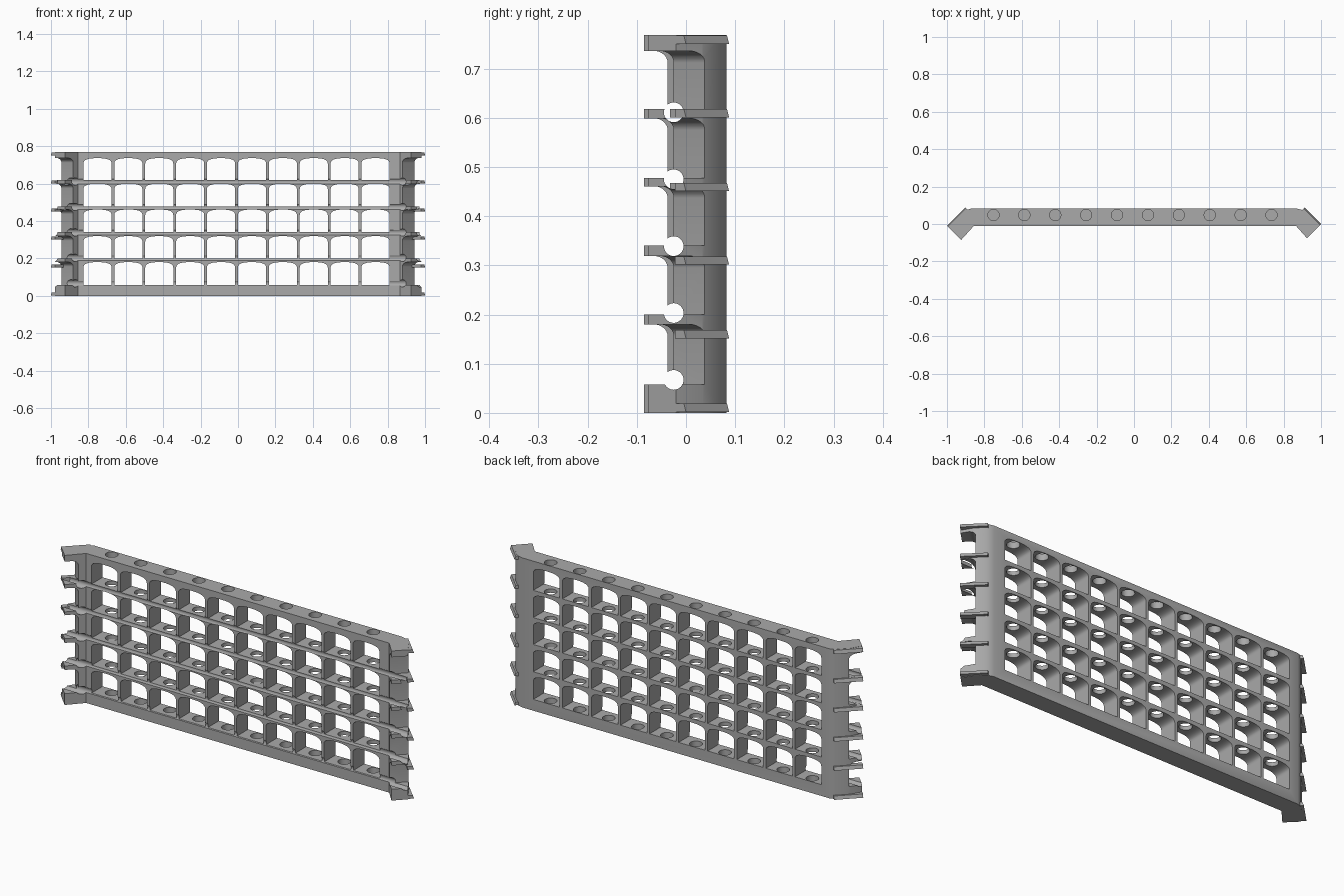
import bpy, bmesh, math
from mathutils import Matrix, Vector

if "Cube" in bpy.data.objects:
    bpy.data.objects.remove(bpy.data.objects["Cube"])

grey = bpy.data.materials.new("light_grey")
grey.use_nodes = True
grey.diffuse_color = (0.4, 0.4, 0.4, 1)
grey.node_tree.nodes["Principled BSDF"].inputs["Base Color"].default_value = (0.4, 0.4, 0.4, 1)

HEIGHT, FRONT, BACK = 0.768, -0.01, 0.082
SILLS = [0.058, 0.2, 0.34, 0.478, 0.618]
TOPS = [0.18, 0.319, 0.461, 0.599, 0.736]
COLUMNS = [-0.008 + 0.1652 * (i - 4.5) for i in range(10)]
R = math.sqrt(0.5)


def loft(bm, ring_a, ring_b):
    """Closed solid between two matching rings of points."""
    a = [bm.verts.new(p) for p in ring_a]
    b = [bm.verts.new(p) for p in ring_b]
    bm.faces.new(a)
    bm.faces.new(b[::-1])
    for i in range(len(a)):
        j = (i + 1) % len(a)
        bm.faces.new((a[j], a[i], b[i], b[j]))


def finish(bm, name):
    bmesh.ops.recalc_face_normals(bm, faces=bm.faces)
    mesh = bpy.data.meshes.new(name)
    bm.to_mesh(mesh)
    bm.free()
    obj = bpy.data.objects.new(name, mesh)
    mesh.materials.append(grey)
    bpy.context.collection.objects.link(obj)
    return obj


def select(obj):
    bpy.ops.object.select_all(action='DESELECT')
    obj.select_set(True)
    bpy.context.view_layer.objects.active = obj


def cut(obj, bm, name):
    cutter = finish(bm, name)
    cutter.hide_render = True
    mod = obj.modifiers.new(name, 'BOOLEAN')
    mod.operation, mod.solver, mod.object = 'DIFFERENCE', 'EXACT', cutter
    select(obj)
    bpy.ops.object.modifier_apply(modifier=mod.name)
    bpy.data.objects.remove(cutter)


class Wing:
    """Diagonal end: u runs outward and forward, v outward and back."""
    def __init__(self, name, side, corner, face, tip):
        self.name, self.side, self.corner = name, side, corner
        self.face, self.tip = face, tip

    def at(self, u, v, z=0):
        return Vector((self.side * (self.corner + R * (u + v)), FRONT + R * (v - u), z))

    def plan(self):
        pts = [(0, 0), (self.tip, -0.005), (self.tip, 0.073),
               (self.face + 0.006, 0.088), (-0.03, 0.088)]
        return [self.at(*p) for p in pts] + [Vector((self.side * 0.872, BACK, 0))]


wings = [Wing("right", -1, 0.856, 0.037, 0.102), Wing("left", 1, 0.866, 0.02, 0.088)]

# Frame body: one plan outline raised to full height
outline = wings[1].plan() + wings[0].plan()[::-1]
bm = bmesh.new()
loft(bm, outline, [p + Vector((0, 0, HEIGHT)) for p in outline])
frame = finish(bm, "rack_frame")

# Arched windows
bm = bmesh.new()
for sill, top in zip(SILLS, TOPS):
    for cx in COLUMNS:
        ring = [(cx - 0.075, sill), (cx + 0.075, sill)]
        for k in range(17):
            a = math.pi * k / 16
            c, s = math.cos(a), math.sin(a)
            ring.append((cx + 0.075 * math.copysign(abs(c) ** 0.75, c),
                         top - 0.03 + 0.03 * abs(s) ** 0.75))
        loft(bm, [(x, -0.2, z) for x, z in ring], [(x, 0.2, z) for x, z in ring])
cut(frame, bm, "window_cutter")

# Gaps between the prongs of both wings, with a fillet under each shelf
bm = bmesh.new()
for w in wings:
    for sill, top in zip(SILLS, TOPS):
        ring = [(0.2, top), (0.2, sill), (w.face, sill)]
        for k in range(9):
            a = math.pi / 2 * k / 8
            ring.append((w.face + 0.038 * (1 - math.cos(a)), top - 0.024 * (1 - math.sin(a))))
        loft(bm, [w.at(u, -0.05, z) for u, z in ring[1:-1]] + [w.at(0.2, -0.05, top)],
             [w.at(u, 0.2, z) for u, z in ring[1:-1]] + [w.at(0.2, 0.2, top)])
cut(frame, bm, "gap_cutter")

# Vertical holes through the shelves, closed at the base
bm = bmesh.new()
for cx in COLUMNS:
    bmesh.ops.create_cone(bm, cap_ends=True, segments=32, radius1=0.03, radius2=0.03, depth=1,
                          matrix=Matrix.Translation((cx, 0.048, 0.52)))
cut(frame, bm, "hole_cutter")

# Round grooves running across the front
bm = bmesh.new()
for i in range(5):
    place = Matrix.Translation((0, -0.025, 0.067 + 0.136 * i)) @ Matrix.Rotation(math.pi / 2, 4, 'Y')
    bmesh.ops.create_cone(bm, cap_ends=True, segments=32, radius1=0.02, radius2=0.02, depth=3,
                          matrix=place)
cut(frame, bm, "groove_cutter")
select(frame)
bpy.ops.object.shade_smooth_by_angle(angle=math.radians(35))

# Outer lips on both wings, slightly flared towards the bottom
for w in wings:
    for i in range(6):
        z = 0.002 + 0.1496 * i
        bm = bmesh.new()
        rings = []
        for v, height in ((0.102, z), (0.096, z + 0.017)):
            rings.append([w.at(u, q, height) for u, q in
                          ((-0.036, 0.07), (w.tip, 0.07), (w.tip, v), (-0.036, v))])
        loft(bm, *rings)
        finish(bm, f"{w.name}_lip_{i + 1}")
